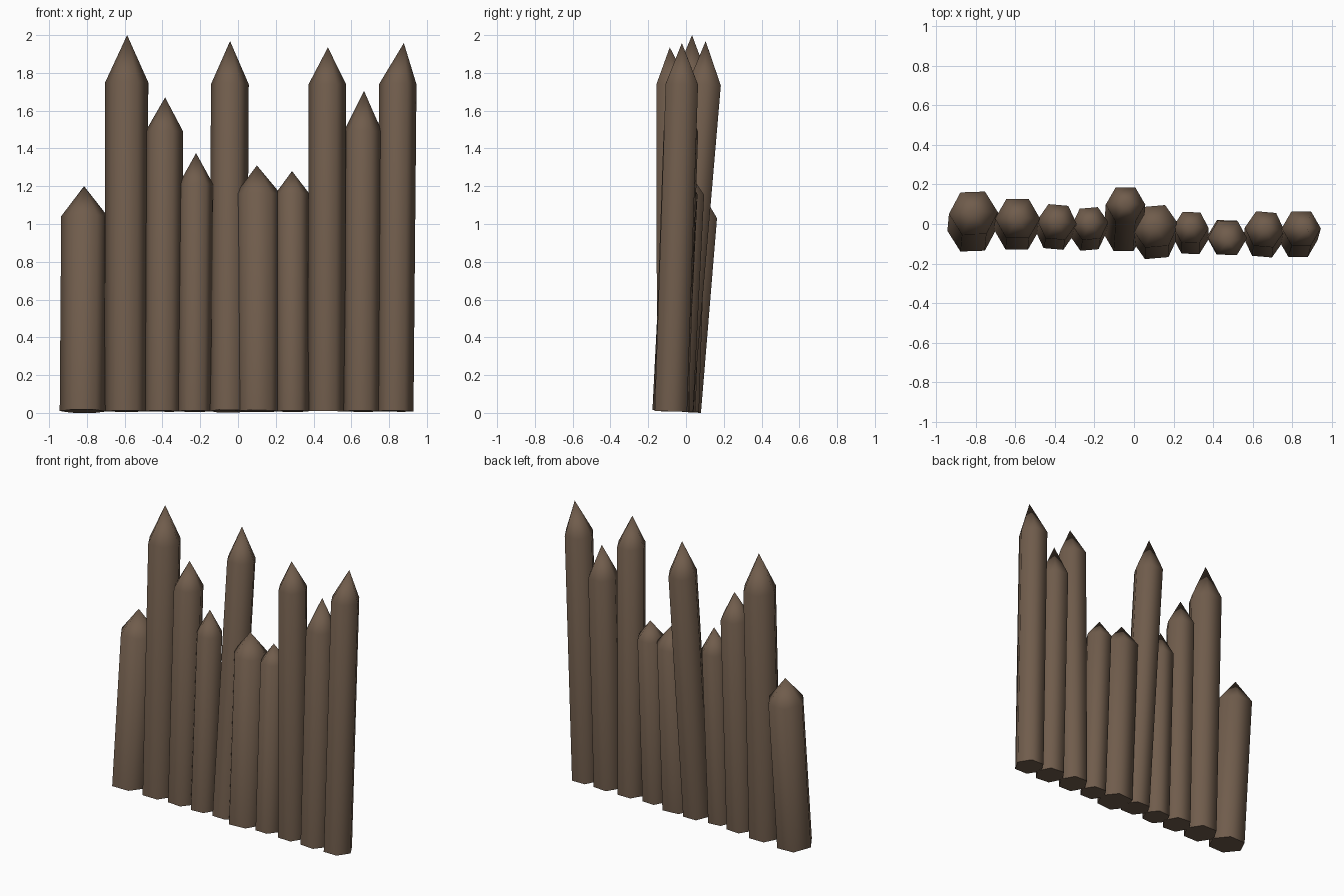
import bpy, bmesh, math
from mathutils import Vector, Matrix

if "Cube" in bpy.data.objects:
    bpy.data.objects.remove(bpy.data.objects["Cube"])

wood = bpy.data.materials.new("brown wood")
wood.diffuse_color = (0.162, 0.108, 0.072, 1)
wood.use_nodes = True
wood.node_tree.nodes["Principled BSDF"].inputs["Base Color"].default_value = wood.diffuse_color

BASE_Z = 0.009

# base x, base y, shoulder x, shoulder y, shoulder z, radius, twist (deg), tip x, tip y, tip z
STAKES = [
    (-0.820, -0.030, -0.812, 0.055, 1.04, 0.124, 2, -0.815, 0.065, 1.20),
    (-0.593, -0.030, -0.589, 0.027, 1.75, 0.114, 0, -0.587, 0.032, 2.00),
    (-0.400, -0.040, -0.390, 0.010, 1.49, 0.100, -5, -0.386, 0.015, 1.67),
    (-0.232, -0.052, -0.222, 0.002, 1.21, 0.092, 5, -0.222, 0.006, 1.375),
    (-0.053, -0.050, -0.043, 0.098, 1.74, 0.100, 0, -0.042, 0.104, 1.968),
    (0.106, -0.070, 0.107, -0.012, 1.16, 0.119, 5, 0.100, -0.008, 1.31),
    (0.288, -0.073, 0.288, -0.018, 1.16, 0.090, -2, 0.286, -0.012, 1.28),
    (0.467, -0.067, 0.473, -0.070, 1.74, 0.099, -1, 0.476, -0.086, 1.935),
    (0.655, -0.078, 0.661, -0.027, 1.49, 0.101, -5, 0.667, -0.020, 1.705),
    (0.830, -0.080, 0.846, -0.022, 1.74, 0.099, 0, 0.878, -0.022, 1.958),
]


def make_stake(name, bx, by, sx, sy, sz, r, twist, tx, ty, tz):
    """Six-sided leaning post with a sharpened point."""
    base, shoulder = Vector((bx, by, BASE_Z)), Vector((sx, sy, sz))
    lean = Vector((0, 0, 1)).rotation_difference(shoulder - base).to_matrix()
    bm = bmesh.new()
    rings = []
    for centre in (base, shoulder):
        ring = []
        for i in range(6):
            a = math.radians(twist + 60 * i)
            ring.append(bm.verts.new(centre + lean @ Vector((r * math.cos(a), r * math.sin(a), 0))))
        rings.append(ring)
    low, high = rings
    tip = bm.verts.new((tx, ty, tz))
    bm.faces.new(low[::-1])
    for i in range(6):
        j = (i + 1) % 6
        bm.faces.new((low[i], low[j], high[j], high[i]))
        bm.faces.new((high[i], high[j], tip))
    mesh = bpy.data.meshes.new(name)
    bm.to_mesh(mesh)
    bm.free()
    mesh.materials.append(wood)
    obj = bpy.data.objects.new(name, mesh)
    bpy.context.collection.objects.link(obj)
    return obj


# Row of sharpened stakes
stakes = [make_stake(f"stake_{i + 1}", *s) for i, s in enumerate(STAKES)]

# Smooth the rounded sides, keep the cut bottoms sharp
for obj in stakes:
    obj.select_set(True)
bpy.context.view_layer.objects.active = stakes[0]
bpy.ops.object.shade_smooth_by_angle(angle=math.radians(70))
